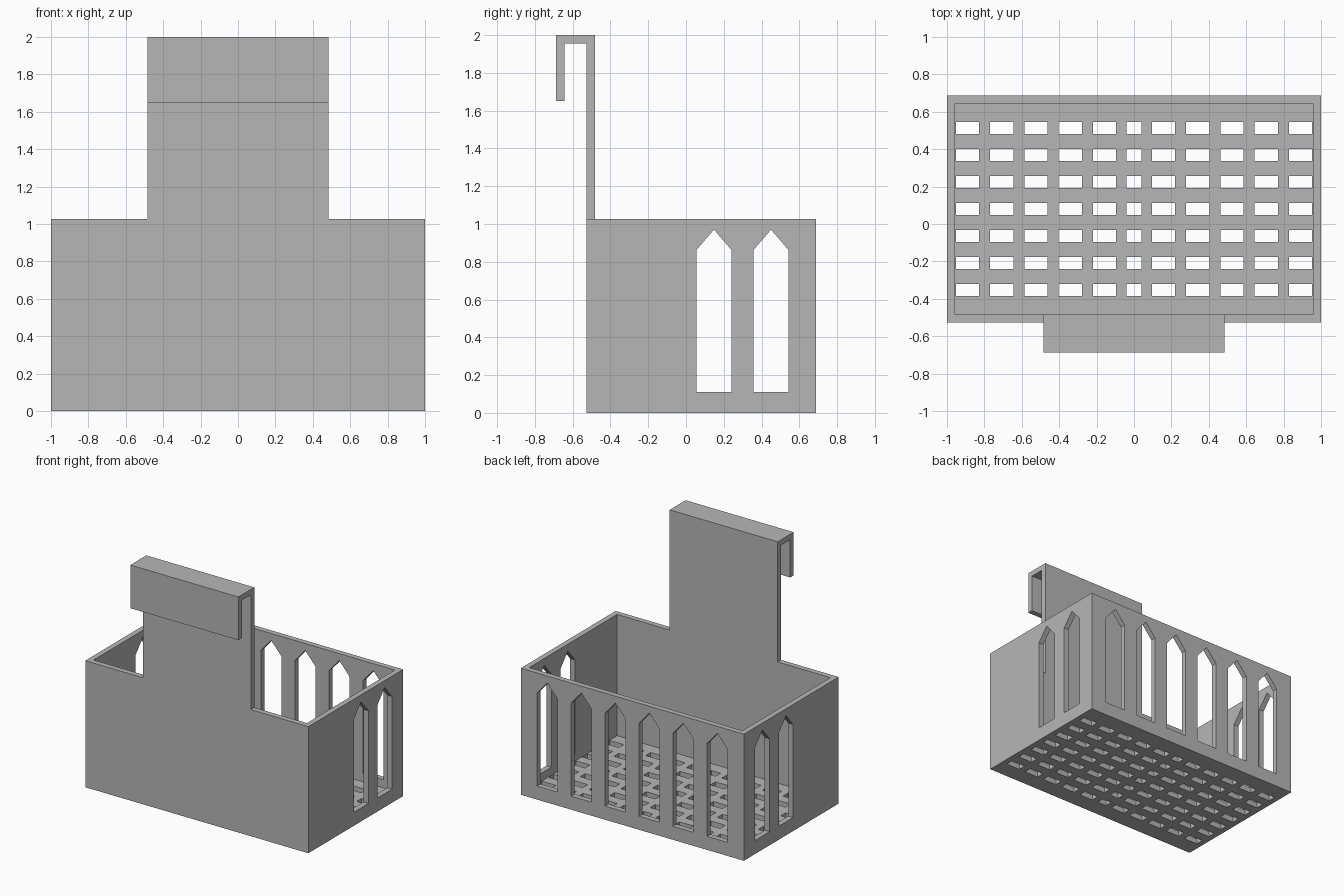
import bpy
import bmesh
from mathutils import Vector

WALL = 0.044
FRONT, BACK, RIM = -0.527, 0.687, 1.026
HOOK_HALF = 0.484

cube = bpy.data.objects.get("Cube")
if cube:
    bpy.data.objects.remove(cube, do_unlink=True)

grey = bpy.data.materials.new("plain grey")
grey.use_nodes = True
grey.diffuse_color = (0.47, 0.47, 0.47, 1)
grey.node_tree.nodes["Principled BSDF"].inputs["Base Color"].default_value = grey.diffuse_color


def prism(bm, outline, sweep):
    """Extrude a flat outline along the sweep vector into a closed solid."""
    base = bm.faces.new([bm.verts.new(p) for p in outline])
    out = bmesh.ops.extrude_face_region(bm, geom=[base], use_keep_orig=True)
    verts = [v for v in out["geom"] if isinstance(v, bmesh.types.BMVert)]
    bmesh.ops.translate(bm, verts=verts, vec=Vector(sweep))


def block(bm, x0, x1, y0, y1, z0, z1):
    prism(bm, [(x0, y0, z0), (x1, y0, z0), (x1, y1, z0), (x0, y1, z0)], (0, 0, z1 - z0))


def make_object(name, bm):
    bmesh.ops.recalc_face_normals(bm, faces=bm.faces)
    mesh = bpy.data.meshes.new(name)
    bm.to_mesh(mesh)
    bm.free()
    mesh.materials.append(grey)
    obj = bpy.data.objects.new(name, mesh)
    bpy.context.collection.objects.link(obj)
    return obj


def cut(target, cutter):
    cutter.hide_render = True
    mod = target.modifiers.new("cut", "BOOLEAN")
    mod.operation = "DIFFERENCE"
    mod.solver = "EXACT"
    mod.object = cutter
    bpy.context.view_layer.objects.active = target
    bpy.ops.object.modifier_apply(modifier=mod.name)
    bpy.data.objects.remove(cutter, do_unlink=True)


def window(centre):
    """Pointed window outline as (along wall, height) pairs."""
    a, b = centre - 0.0925, centre + 0.0925
    return [(a, 0.11), (b, 0.11), (b, 0.863), (centre, 0.97), (a, 0.863)]


# Open basket
bm = bmesh.new()
block(bm, -1, 1, FRONT, BACK, 0, RIM)
basket = make_object("basket", bm)

bm = bmesh.new()
block(bm, -1 + WALL, 1 - WALL, FRONT + WALL, BACK - WALL, WALL, RIM + 0.2)
cut(basket, make_object("cavity_cutter", bm))

# Pointed windows: six in the back wall, two through both side walls
bm = bmesh.new()
for i in range(6):
    outline = [(u, BACK - 0.08, z) for u, z in window((i - 2.5) * 0.305)]
    prism(bm, outline, (0, 0.2, 0))
for centre in (0.148, 0.45):
    prism(bm, [(-1.1, u, z) for u, z in window(centre)], (2.2, 0, 0))

# Drain slots in the floor, with a narrow middle column
columns = [(0, 0.04)]
for i in range(5):
    x = 0.158 + 0.183 * i
    columns += [(x, 0.0625), (-x, 0.0625)]
for x, half in columns:
    for row in range(7):
        y = -0.353 + 0.1443 * row
        block(bm, x - half, x + half, y - 0.032, y + 0.032, -0.05, 0.09)
cut(basket, make_object("opening_cutter", bm))

# Hanging hook rising flush from the front wall
bm = bmesh.new()
inner, lip = FRONT + WALL, -BACK
profile = [(FRONT, RIM), (inner, RIM), (inner, 2), (lip, 2), (lip, 1.65),
           (lip + WALL, 1.65), (lip + WALL, 2 - WALL), (FRONT, 2 - WALL)]
prism(bm, [(-HOOK_HALF, y, z) for y, z in profile], (2 * HOOK_HALF, 0, 0))
make_object("hanging_hook", bm)
